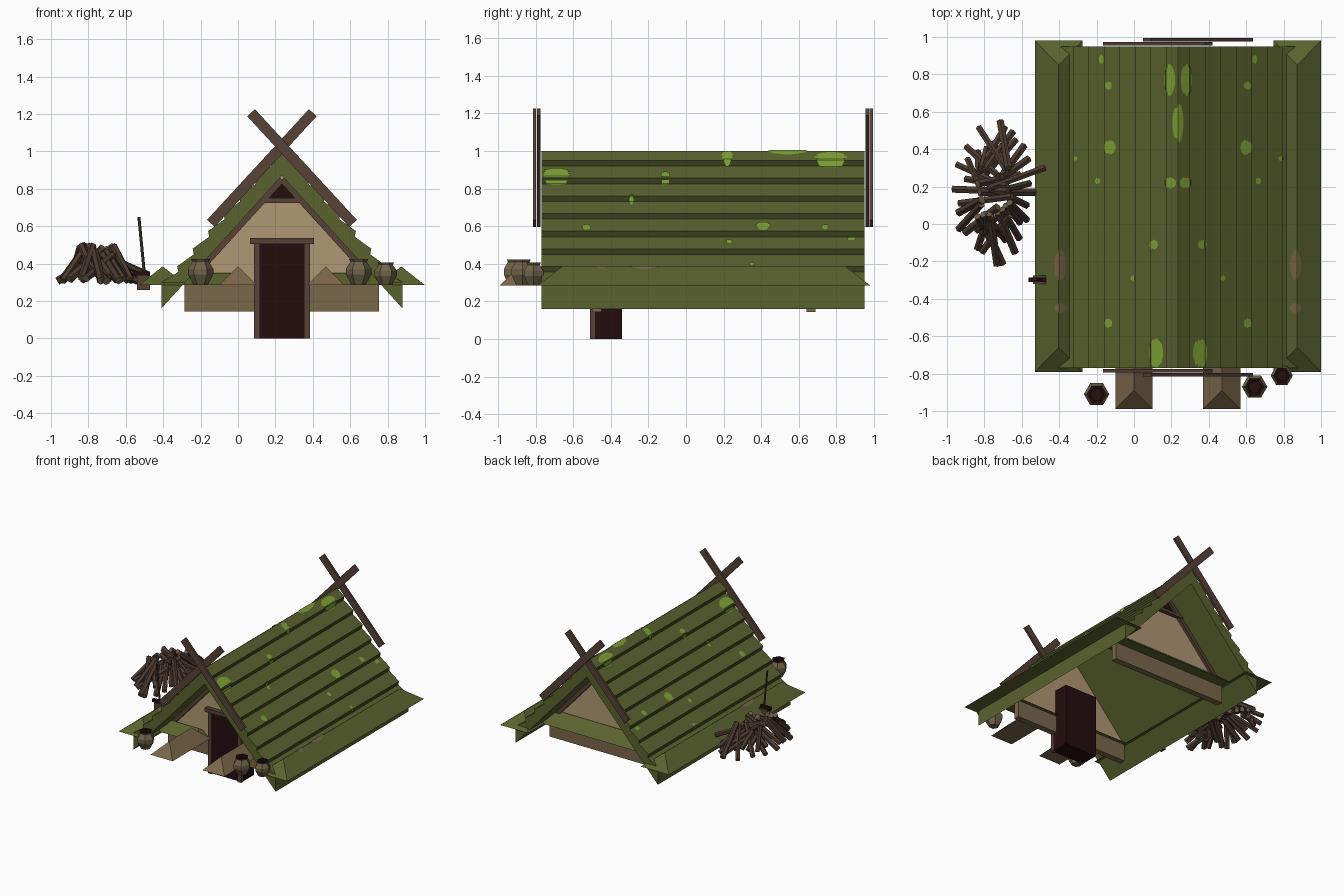
import bpy, bmesh, math, random
from mathutils import Vector

cube = bpy.data.objects.get("Cube")
if cube:
    bpy.data.objects.remove(cube, do_unlink=True)
random.seed(4)
C = 0.235                      # x of the ridge
Y0, Y1 = -0.77, 0.95           # roof ends
GROUND = 0.285


def material(name, r, g, b):
    col = [((v / 255 + 0.055) / 1.055) ** 2.4 for v in (r, g, b)] + [1]
    m = bpy.data.materials.new(name)
    m.use_nodes = True
    m.diffuse_color = col
    m.node_tree.nodes["Principled BSDF"].inputs["Base Color"].default_value = col
    return m


TURF = material("olive turf", 90, 98, 46)
SHADE = material("dark turf", 64, 70, 33)
MOSS = material("bright moss", 125, 162, 52)
CREAM = material("cream plaster", 176, 152, 115)
EARTH = material("tan earth", 122, 103, 74)
WOOD = material("brown wood", 86, 66, 54)
DARK = material("dark interior", 36, 13, 14)
CLAY = material("khaki clay", 112, 99, 72)
BARK = material("bark", 76, 58, 47)
CUT = material("cut wood", 106, 91, 69)


def finish(name, bm, *mats, fix=True):
    if fix:
        bmesh.ops.recalc_face_normals(bm, faces=bm.faces)
    me = bpy.data.meshes.new(name)
    bm.to_mesh(me)
    bm.free()
    for m in mats:
        me.materials.append(m)
    ob = bpy.data.objects.new(name, me)
    bpy.context.collection.objects.link(ob)
    return ob


def prism(name, profile, y0, y1, *mats, rule=None):
    """Extrude an xz outline (x measured from the ridge) along y."""
    bm = bmesh.new()
    a = [bm.verts.new((C + x, y0, z)) for x, z in profile]
    b = [bm.verts.new((C + x, y1, z)) for x, z in profile]
    bm.faces.new(a)
    bm.faces.new(b[::-1])
    for i in range(len(a)):
        j = (i + 1) % len(a)
        f = bm.faces.new((a[j], a[i], b[i], b[j]))
        if rule:
            f.material_index = rule(profile[i], profile[j])
    return finish(name, bm, *mats)


def box(name, x0, x1, y0, y1, z0, z1, mat):
    return prism(name, [(x0, z0), (x1, z0), (x1, z1), (x0, z1)], y0, y1, mat)


def board(name, p, q, width, y0, y1, mat):
    """Straight plank between two xz points."""
    p, q = Vector(p), Vector(q)
    d = (q - p).normalized() * width / 2
    n = Vector((-d.y, d.x))
    return prism(name, [p + n, q + n, q - n, p - n], y0, y1, mat)


def mound(name, x0, x1, y0, y1, inset, along_y, mat, top=0.385):
    """Low hipped bank; x measured from the ridge."""
    bm = bmesh.new()
    xm, ym = (x0 + x1) / 2, (y0 + y1) / 2
    if along_y:
        r0, r1 = (xm, y0 + inset), (xm, y1 - inset)
    else:
        r0, r1 = (x0 + inset, ym), (x1 - inset, ym)
    base = [bm.verts.new((C + x, y, GROUND))
            for x, y in ((x0, y0), (x1, y0), (x1, y1), (x0, y1))]
    p, q = [bm.verts.new((C + x, y, top)) for x, y in (r0, r1)]
    a, b, c, d = base
    if along_y:
        faces = [(a, b, p), (b, c, q, p), (c, d, q), (d, a, p, q)]
    else:
        faces = [(a, b, q, p), (b, c, q), (c, d, p, q), (d, a, p)]
    for f in faces + [(d, c, b, a)]:
        bm.faces.new(f)
    return finish(name, bm, mat)


def rod(name, p, q, radius, sides, *mats):
    """Faceted rod between two points; end caps use the second material."""
    p, q = Vector(p), Vector(q)
    bm = bmesh.new()
    bmesh.ops.create_cone(bm, cap_ends=True, segments=sides, depth=(q - p).length,
                          radius1=radius, radius2=radius)
    for f in bm.faces:
        f.material_index = int(len(f.verts) > 4 and len(mats) > 1)
    ob = finish(name, bm, *mats)
    ob.location = (p + q) / 2
    ob.rotation_euler = (q - p).to_track_quat("Z", "Y").to_euler()
    return ob


# Layered turf roof: each course overhangs the one below
slope = [(0.0, 1.0)]
for i in range(7):
    x, z = 0.065 + 0.0825 * i, 0.95 - 0.094 * i
    slope += [(x, z), (x - 0.006, z - 0.03)]
slope += [(0.645, 0.30), (0.645, 0.16)]
outline = slope + [(0, 0.87)] + [(-x, z) for x, z in slope[:0:-1]]


def riser(p, q):
    return int(abs(abs(p[0] - q[0]) - 0.006) < 0.001)


prism("turf_roof", outline, Y0, Y1, TURF, SHADE, rule=riser)

# Crossed gable boards at both ends
for end, ys in (("front", (-0.775, -0.797)), ("back", (0.955, 0.977))):
    for s, y in zip((1, -1), ys):
        board(end + "_crossed_board", (-0.38 * s, 0.615), (0.165 * s, 1.207), 0.056,
              y, y + (0.018 if end == "back" else -0.018), WOOD)

# Gable walls with rake trim, tie beam and dark vent
for end, y, s in (("front", -0.49, -1), ("back", 0.67, 1)):
    prism(end + "_wall", [(-0.53, GROUND), (0.53, GROUND), (0, 0.87)],
          y, y - 0.03 * s, CREAM)
    prism(end + "_vent", [(-0.1, 0.745), (0.1, 0.745), (0, 0.85)], y, y + 0.006 * s, DARK)
    board(end + "_tie_beam", (-0.13, 0.738), (0.13, 0.738), 0.025, y, y + 0.03 * s, WOOD)
    for m in (-1, 1):
        board(end + "_rake_trim", (0, 0.85), (0.5 * m, 0.30), 0.032, y, y + 0.025 * s, WOOD)

# Foundation beams
box("back_foundation", -0.52, 0.52, 0.64, 0.69, 0.145, GROUND, EARTH)
for s in (-1, 1):
    box("front_foundation", 0.14 * s, 0.52 * s, -0.50, -0.45, 0.145, GROUND, EARTH)

# Doorway
box("door_recess", -0.12, 0.12, -0.495, -0.34, 0.0, 0.505, DARK)
box("door_lining", -0.148, 0.148, -0.488, -0.34, 0.001, 0.51, DARK)
for s in (-1, 1):
    box("door_post", 0.118 * s, 0.15 * s, -0.51, -0.485, 0.0, 0.505, WOOD)
box("door_lintel", -0.17, 0.17, -0.525, -0.47, 0.505, 0.536, WOOD)

# Earth banks around the house and beside the entrance
for s in (-1, 1):
    xs = sorted((0.51 * s, 0.765 * s))
    mound("side_bank", *xs, -0.79, 0.98, 0.13, True, TURF)
    xs = sorted((0.16 * s, 0.6 * s))
    mound("front_bank", *xs, -0.62, -0.42, 0.07, False, TURF, 0.35)
    xs = sorted((0.135 * s, 0.335 * s))
    mound("entrance_bank", *xs, -0.99, -0.5, 0.1, True, EARTH)
mound("back_bank", -0.6, 0.6, 0.58, 0.78, 0.08, False, TURF, 0.37)


# Patches that follow the roof and side banks
def surface(x):
    x = abs(x)
    z = GROUND
    for (xa, za), (xb, zb) in zip(slope, slope[1:]):
        if xa <= x <= xb and xb > xa:
            z = max(z, za + (zb - za) * (x - xa) / (xb - xa))
    return max(z, 0.385 - abs(x - 0.6375) * 0.784)


def patch(name, x, y, rx, ry, mat):
    bm = bmesh.new()
    rows = []
    for i in range(11):
        t = -1 + i / 5
        h = ry * (0.25 + 0.75 * math.sqrt(1 - t * t)) * random.uniform(0.8, 1.1)
        px = x + rx * t
        rows.append([bm.verts.new((C + px, y + k * h, surface(px) + 0.006)) for k in (-1, 1)])
    for a, b in zip(rows, rows[1:]):
        bm.faces.new((a[0], b[0], b[1], a[1]))
    finish(name, bm, mat, fix=False)


patch("ridge_moss", 0, 0.54, 0.03, 0.1, MOSS)
spots = [(0.045, 0.77, 0.03, 0.08), (0.04, 0.22, 0.03, 0.03), (0.118, -0.69, 0.038, 0.075),
         (0.365, 0.41, 0.03, 0.04), (0.372, 0.74, 0.018, 0.022), (0.372, -0.53, 0.02, 0.026),
         (0.13, -0.11, 0.022, 0.025), (0.24, -0.29, 0.015, 0.014), (0.43, 0.23, 0.014, 0.018),
         (0.55, 0.35, 0.012, 0.012), (0.41, 0.88, 0.012, 0.025)]
for s in (-1, 1):
    for x, y, rx, ry in spots:
        patch("moss_patch", x * s, y, rx, ry, MOSS)
    for y, ry in ((-0.22, 0.08), (-0.45, 0.025)):
        patch("bare_earth_patch", 0.63 * s, y, 0.03, ry, EARTH)


# Six-sided clay pots with dark mouths
def pot(x, y, size):
    rings = [(0.036, 0), (0.066, 0.055), (0.066, 0.085), (0.042, 0.122), (0.05, 0.135),
             (0.036, 0.135), (0.034, 0.11)]
    bm = bmesh.new()
    loops = [[bm.verts.new((x + r * size * math.cos(k * math.pi / 3),
                            y + r * size * math.sin(k * math.pi / 3), GROUND + z * size))
              for k in range(6)] for r, z in rings]
    for n, (a, b) in enumerate(zip(loops, loops[1:])):
        for k in range(6):
            j = (k + 1) % 6
            f = bm.faces.new((a[k], a[j], b[j], b[k]))
            f.material_index = int(n >= 4)
    bm.faces.new(loops[0][::-1])
    bm.faces.new(loops[-1]).material_index = 1
    finish("clay_pot", bm, CLAY, DARK, fix=False)


for x, y, size in ((-0.2, -0.91, 1.03), (0.645, -0.87, 1.03), (0.79, -0.81, 0.9)):
    pot(x, y, size)

# Heap of firewood leaning towards the middle
for i in range(34):
    a = i * 2.4
    k = random.uniform(0.6, 1.0)
    foot = Vector((-0.75 + 0.22 * k * math.cos(a), 0.17 + 0.4 * k * math.sin(a),
                   0.305 + 0.1 * (1 - k)))
    tip = Vector((-0.75 + random.uniform(-0.1, 0.1), 0.17 + 0.13 * math.sin(a),
                  random.uniform(0.42, 0.5)))
    rod("firewood_log", foot, tip, random.uniform(0.018, 0.024), 6, BARK, CUT)
rod("firewood_log", (-0.78, 0.19, 0.47), (-0.48, 0.30, 0.34), 0.019, 6, BARK, CUT)

# Chopping block with an axe
box("chopping_block", -0.775, -0.705, -0.32, -0.275, 0.26, 0.34, WOOD)
box("axe_head", -0.80, -0.705, -0.31, -0.285, 0.335, 0.358, DARK)
rod("axe_handle", (-0.5, -0.297, 0.34), (-0.53, -0.297, 0.65), 0.008, 6, BARK)
